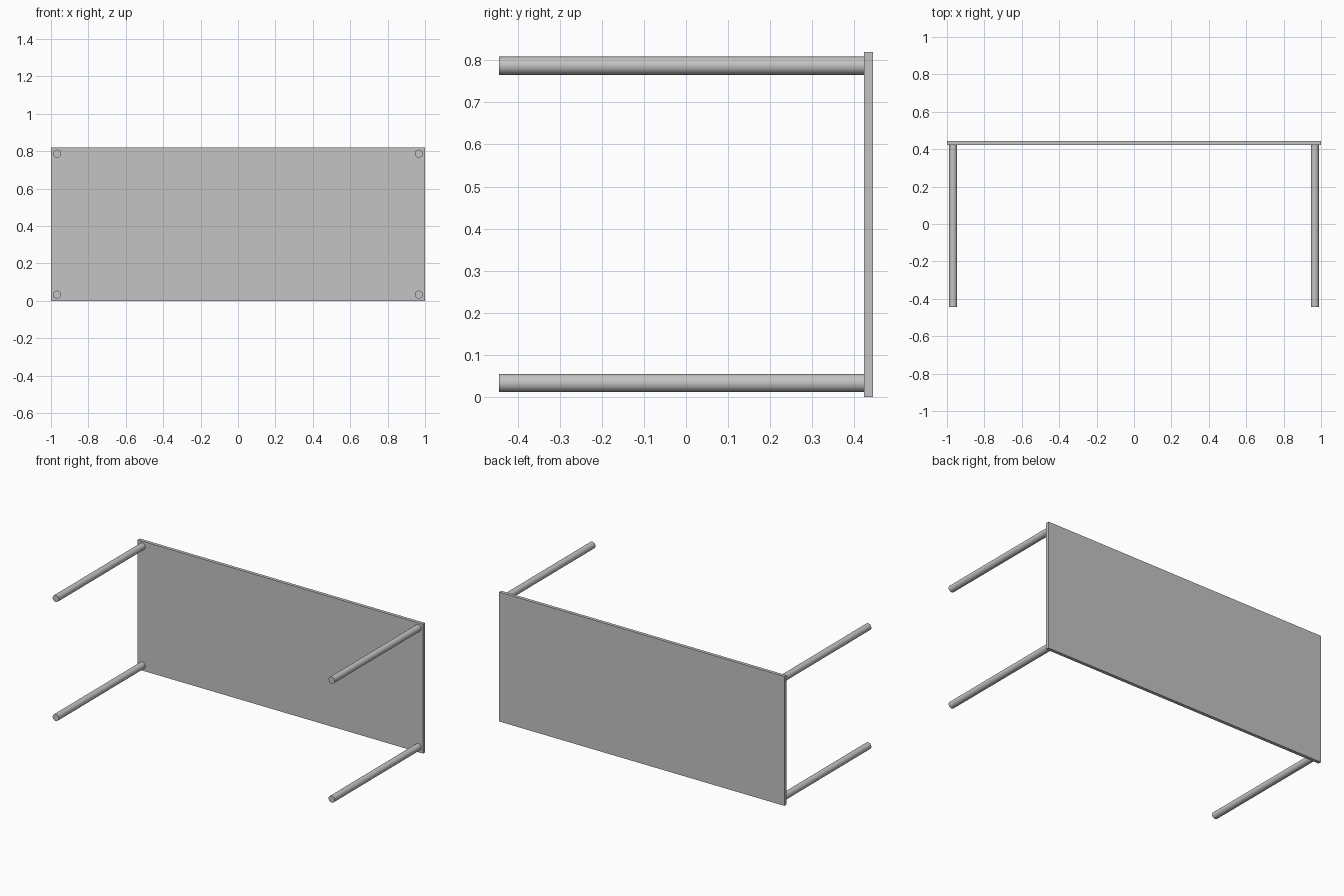
import bpy
import math

if "Cube" in bpy.data.objects:
    bpy.data.objects.remove(bpy.data.objects["Cube"])

# Single plain grey
GREY = (0.55, 0.55, 0.55, 1)
grey = bpy.data.materials.new("grey")
grey.use_nodes = True
grey.diffuse_color = GREY
grey.node_tree.nodes["Principled BSDF"].inputs["Base Color"].default_value = GREY

HEIGHT = 0.82       # table depth, standing upright
HALF_Y = 0.444      # half of the overall reach
THICK = 0.021       # tabletop thickness
RADIUS = 0.0215     # leg radius
INSET = 0.033       # leg centre from the tabletop edges

# Tabletop panel standing on its long edge
bpy.ops.mesh.primitive_cube_add(size=1, location=(0, HALF_Y - THICK / 2, HEIGHT / 2))
top = bpy.context.object
top.name = "tabletop"
top.scale = (2, THICK, HEIGHT)
bpy.ops.object.transform_apply(location=False, rotation=False, scale=True)
top.data.materials.append(grey)

# Four round legs reaching to the front
length = 2 * HALF_Y - THICK
for side, x in (("left", 1 - INSET), ("right", INSET - 1)):
    for level, z in (("lower", INSET), ("upper", HEIGHT - INSET)):
        bpy.ops.mesh.primitive_cylinder_add(
            vertices=32, radius=RADIUS, depth=length,
            location=(x, -THICK / 2, z), rotation=(math.pi / 2, 0, 0))
        leg = bpy.context.object
        leg.name = f"{level}_{side}_leg"
        leg.data.materials.append(grey)
        bpy.ops.object.shade_smooth_by_angle(angle=math.radians(40))
